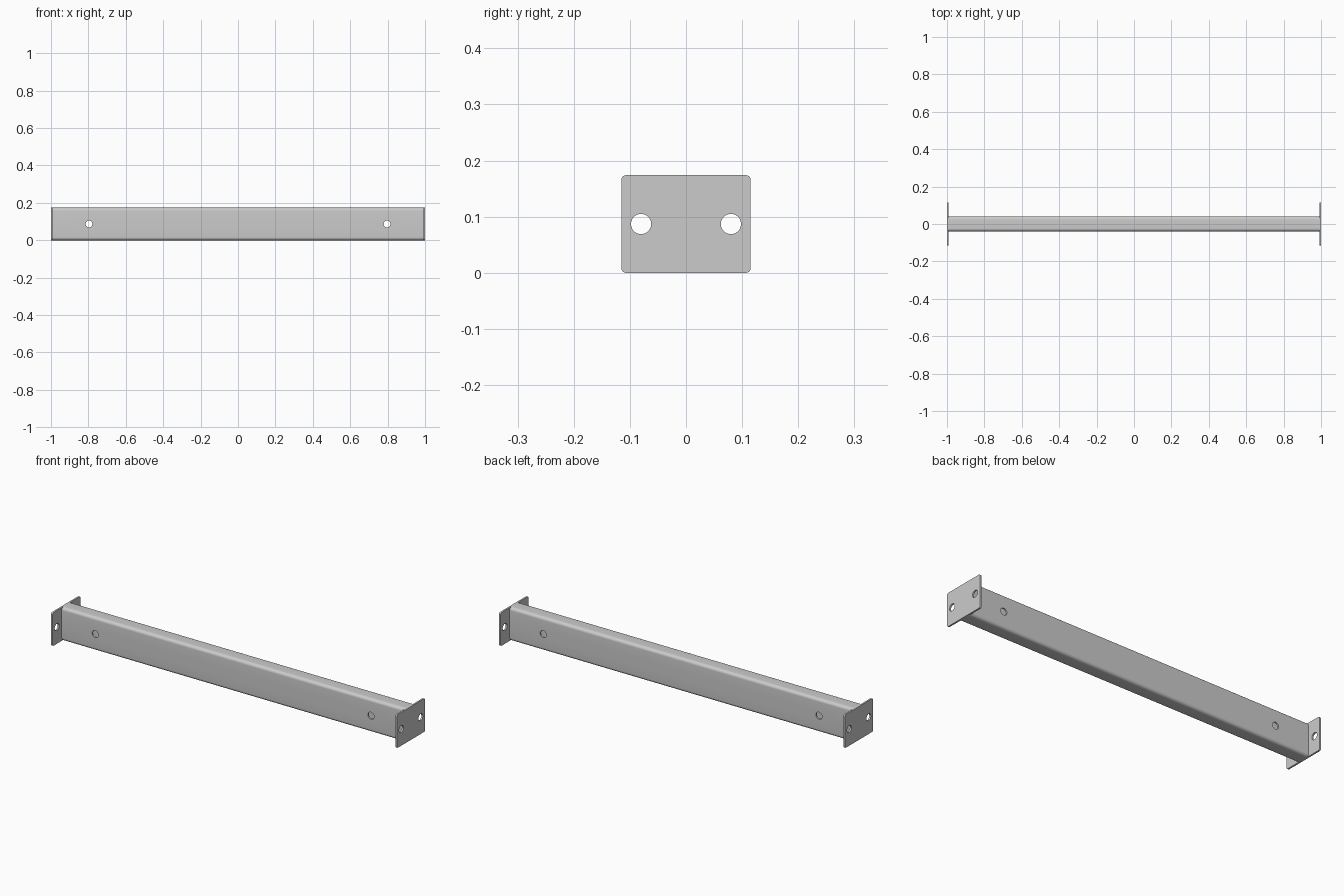
import bpy, bmesh, math
from mathutils import Vector

if "Cube" in bpy.data.objects:
    bpy.data.objects.remove(bpy.data.objects["Cube"])

H, ZC = 0.174, 0.087          # section height and mid height
HOLE_R = 0.018
PLATE_T = 0.009


def rounded_rect(w, h, r, seg=8):
    """Outline in (y, z), centred on mid height."""
    pts = []
    for i, (sy, sz) in enumerate([(1, 1), (-1, 1), (-1, -1), (1, -1)]):
        for k in range(seg + 1):
            a = math.radians(90 * (i + k / seg))
            pts.append((sy * (w / 2 - r) + r * math.cos(a),
                        ZC + sz * (h / 2 - r) + r * math.sin(a)))
    return pts


def finish(name, bm):
    bmesh.ops.recalc_face_normals(bm, faces=bm.faces)
    me = bpy.data.meshes.new(name)
    bm.to_mesh(me)
    bm.free()
    ob = bpy.data.objects.new(name, me)
    bpy.context.collection.objects.link(ob)
    return ob


def sweep(name, x0, x1, outer, inner=None):
    """Solid bar along x, or a hollow one when an inner outline is given."""
    bm = bmesh.new()
    loops = [[[bm.verts.new((x, y, z)) for y, z in o] for x in (x0, x1)]
             for o in (outer, inner) if o]
    n = len(outer)
    for a, b in loops:
        for i in range(n):
            j = (i + 1) % n
            bm.faces.new((a[i], a[j], b[j], b[i]))
    for e in (0, 1):
        if inner:
            o, p = loops[0][e], loops[1][e]
            for i in range(n):
                j = (i + 1) % n
                bm.faces.new((o[i], o[j], p[j], p[i]))
        else:
            bm.faces.new(loops[0][e])
    return finish(name, bm)


def drill(ob, centres, axis):
    """Cut round through holes along the axis, then smooth the result."""
    bm = bmesh.new()
    rot = Vector((0, 0, 1)).rotation_difference(Vector(axis)).to_matrix().to_4x4()
    for c in centres:
        m = rot.copy()
        m.translation = c
        bmesh.ops.create_cone(bm, cap_ends=True, segments=40, radius1=HOLE_R,
                              radius2=HOLE_R, depth=0.3, matrix=m)
    cutter = finish(ob.name + "_cutter", bm)
    mod = ob.modifiers.new("holes", 'BOOLEAN')
    mod.object, mod.solver, mod.operation = cutter, 'EXACT', 'DIFFERENCE'
    bpy.ops.object.select_all(action='DESELECT')
    ob.select_set(True)
    bpy.context.view_layer.objects.active = ob
    bpy.ops.object.modifier_apply(modifier=mod.name)
    bpy.data.objects.remove(cutter)
    bpy.ops.object.shade_smooth_by_angle(angle=math.radians(30))


# Hollow box beam with cross holes near each end
beam = sweep("beam", -1 + PLATE_T, 1 - PLATE_T,
             rounded_rect(0.08, H, 0.016), rounded_rect(0.064, H - 0.016, 0.008))
drill(beam, [(-0.797, 0, ZC), (0.797, 0, ZC)], (0, 1, 0))

# End plates with two bolt holes each
for side, name in ((-1, "left_end_plate"), (1, "right_end_plate")):
    plate = sweep(name, side * (1 - PLATE_T), side, rounded_rect(0.23, H, 0.008))
    drill(plate, [(side, -0.08, ZC), (side, 0.08, ZC)], (1, 0, 0))
